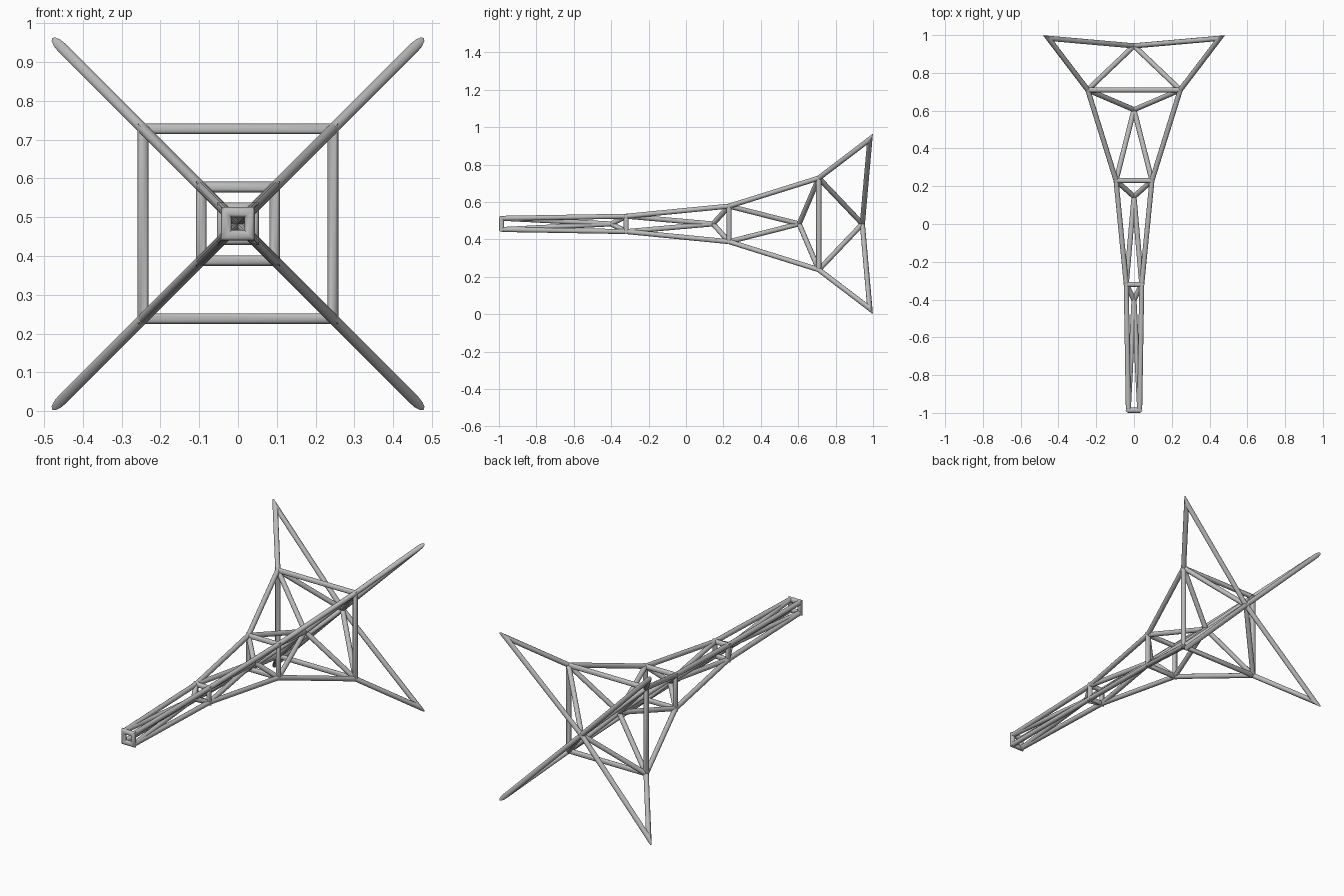
import bpy, bmesh, math
from mathutils import Vector, Matrix

if "Cube" in bpy.data.objects:
    bpy.data.objects.remove(bpy.data.objects["Cube"])

R = 0.0137      # tube radius
ZC = 0.483      # height of the long axis
SIDES = 12
CORNERS = [(1, 1), (-1, 1), (-1, -1), (1, -1)]
# Stations along the axis: (y, half width)
STATIONS = [(-0.986, 0.03), (-0.32, 0.041), (0.23, 0.095), (0.71, 0.245), (0.983, 0.453)]
# Points on the axis where the braces of each bay meet
HUBS = [Vector((0, y, ZC)) for y in (-0.40, 0.145, 0.605, 0.943)]

steel = bpy.data.materials.new("grey steel")
steel.use_nodes = True
COLOUR = (0.5, 0.5, 0.5, 1)
steel.diffuse_color = COLOUR
steel.node_tree.nodes["Principled BSDF"].inputs["Base Color"].default_value = COLOUR


def corner(station, c):
    y, h = station
    return Vector((c[0] * h, y, ZC + c[1] * h))


def add_tube(bm, points):
    # Round tube along a path, mitred at every bend
    dirs = [(b - a).normalized() for a, b in zip(points, points[1:])]
    cuts = [dirs[0]] + [a + b for a, b in zip(dirs, dirs[1:])] + [dirs[-1]]
    for i, d in enumerate(dirs):
        side = d.orthogonal().normalized()
        up = d.cross(side)
        ends = []
        for p, n in ((points[i], cuts[i]), (points[i + 1], cuts[i + 1])):
            loop = []
            for k in range(SIDES):
                t = 2 * math.pi * k / SIDES
                o = (side * math.cos(t) + up * math.sin(t)) * R
                loop.append(bm.verts.new(p + o - d * (o.dot(n) / d.dot(n))))
            ends.append(loop)
        bridge(bm, ends[0], ends[1])
        bm.faces.new(ends[0][::-1])
        bm.faces.new(ends[1])


def bridge(bm, a, b):
    for k in range(SIDES):
        n = (k + 1) % SIDES
        bm.faces.new((a[k], a[n], b[n], b[k]))


def add_ring(bm, station):
    # Square frame with mitred corners
    y, h = station
    loops = []
    for cx, cz in CORNERS:
        loop = []
        for k in range(SIDES):
            t = 2 * math.pi * k / SIDES
            o = h + R * math.cos(t)
            loop.append(bm.verts.new((cx * o, y + R * math.sin(t), ZC + cz * o)))
        loops.append(loop)
    for i in range(4):
        bridge(bm, loops[i], loops[(i + 1) % 4])


def finish(bm, name):
    bmesh.ops.recalc_face_normals(bm, faces=bm.faces)
    mesh = bpy.data.meshes.new(name)
    bm.to_mesh(mesh)
    bm.free()
    mesh.materials.append(steel)
    ob = bpy.data.objects.new(name, mesh)
    bpy.context.collection.objects.link(ob)
    bpy.ops.object.select_all(action='DESELECT')
    ob.select_set(True)
    bpy.context.view_layer.objects.active = ob
    bpy.ops.object.shade_smooth_by_angle(angle=math.radians(40))


# Four long legs, each folding back at its pointed tip to the last hub
for c, name in zip(CORNERS, ("upper_left", "upper_right", "lower_right", "lower_left")):
    bm = bmesh.new()
    add_tube(bm, [corner(s, c) for s in STATIONS] + [HUBS[-1]])
    finish(bm, name + "_leg")

# Square frames tying the legs together; the wide end stays open
for i, s in enumerate(STATIONS[:-1]):
    bm = bmesh.new()
    add_ring(bm, s)
    finish(bm, "square_frame_%d" % (i + 1))

# Braces from the frames to the hub of each bay, with a round joint
for i, hub in enumerate(HUBS):
    bm = bmesh.new()
    for s in STATIONS[i:min(i + 2, len(STATIONS) - 1)]:
        for c in CORNERS:
            add_tube(bm, [corner(s, c), hub])
    bmesh.ops.create_icosphere(bm, subdivisions=2, radius=R, matrix=Matrix.Translation(hub))
    finish(bm, "bay_braces_%d" % (i + 1))
